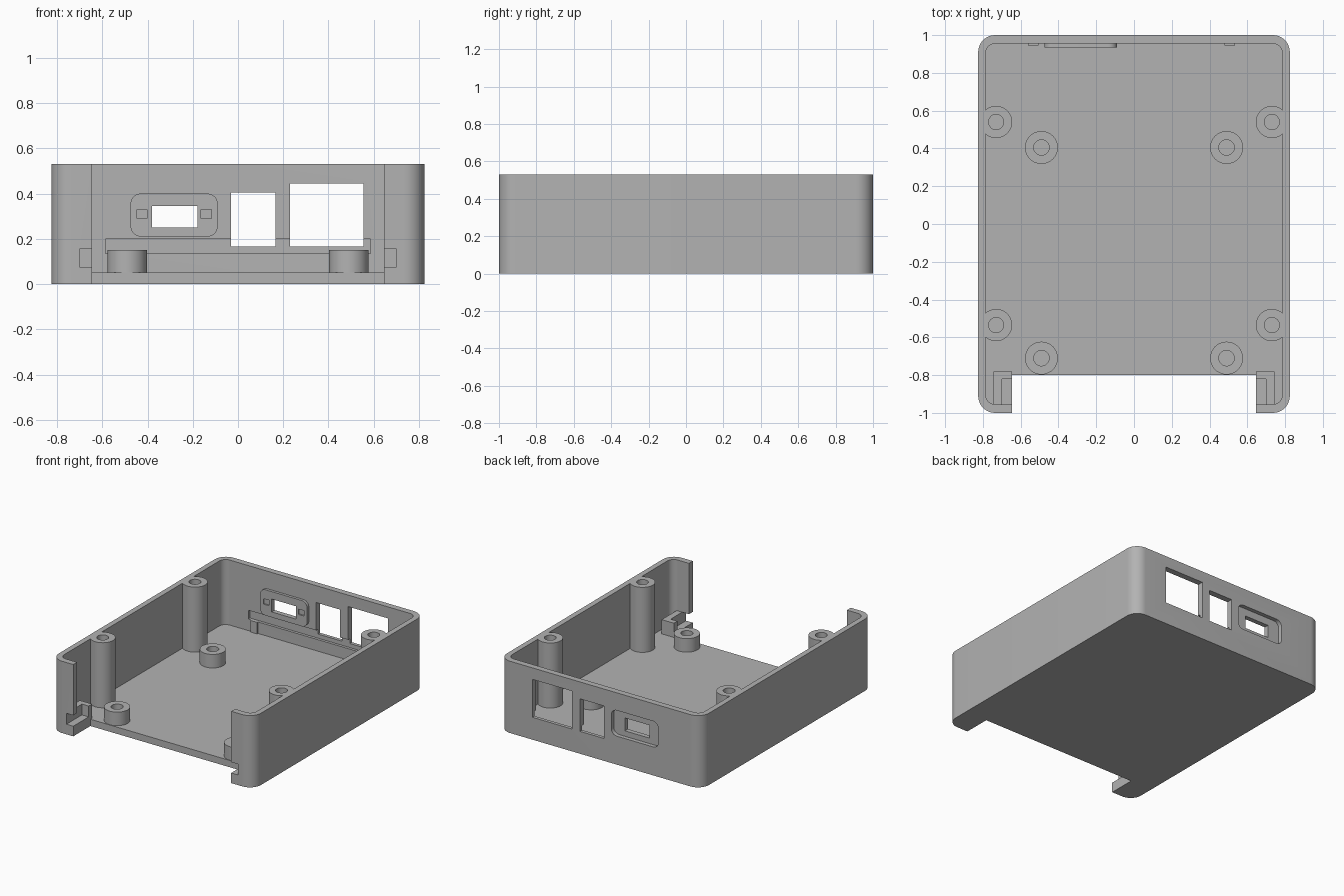
import bpy, bmesh
from mathutils import Vector

cube = bpy.data.objects.get("Cube")
if cube:
    bpy.data.objects.remove(cube, do_unlink=True)

grey = bpy.data.materials.new("plain grey plastic")
grey.use_nodes = True
colour = (0.45, 0.45, 0.45, 1)
grey.diffuse_color = colour
grey.node_tree.nodes["Principled BSDF"].inputs["Base Color"].default_value = colour

TOP, FLOOR, WALL_Y = 0.53, 0.05, 0.955
parts = []


def add_object(name, bm):
    mesh = bpy.data.meshes.new(name)
    bm.normal_update()
    bm.to_mesh(mesh)
    bm.free()
    mesh.materials.append(grey)
    obj = bpy.data.objects.new(name, mesh)
    bpy.context.collection.objects.link(obj)
    return obj


def box(name, x, y, z, radius=0, axis=2):
    """Box from ranges, with the edges along one axis optionally rounded."""
    bm = bmesh.new()
    bmesh.ops.create_cube(bm, size=1)
    for v in bm.verts:
        v.co = Vector([(r[0] + r[1]) / 2 + c * (r[1] - r[0])
                       for r, c in zip((x, y, z), v.co)])
    if radius:
        edges = [e for e in bm.edges
                 if abs((e.verts[0].co - e.verts[1].co).normalized()[axis]) > 0.9]
        bmesh.ops.bevel(bm, geom=edges, offset=radius, segments=10,
                        profile=0.5, affect='EDGES')
    return add_object(name, bm)


def carve(obj, cutters):
    """Subtract the cutters, bake the result and remove the cutters."""
    for c in cutters:
        mod = obj.modifiers.new("cut", 'BOOLEAN')
        mod.operation, mod.solver, mod.object = 'DIFFERENCE', 'EXACT', c
    bpy.context.view_layer.update()
    graph = bpy.context.evaluated_depsgraph_get()
    mesh = bpy.data.meshes.new_from_object(obj.evaluated_get(graph))
    obj.modifiers.clear()
    obj.data = mesh
    for c in cutters:
        bpy.data.objects.remove(c, do_unlink=True)


def standoff(name, x, y, top, radius, hole):
    """Round post with a blind screw hole, spun from a profile."""
    bm = bmesh.new()
    base = FLOOR - 0.01
    profile = [(radius, base), (radius, top), (hole, top), (hole, FLOOR + 0.005),
               (0, FLOOR + 0.005)]
    verts = [bm.verts.new((r, 0, z)) for r, z in profile]
    edges = [bm.edges.new(pair) for pair in zip(verts, verts[1:])]
    bmesh.ops.spin(bm, geom=verts + edges, cent=(0, 0, 0), axis=(0, 0, 1),
                   angle=6.283185307, steps=40)
    bmesh.ops.remove_doubles(bm, verts=bm.verts, dist=0.0001)
    bmesh.ops.recalc_face_normals(bm, faces=bm.faces)
    bmesh.ops.translate(bm, verts=bm.verts, vec=(x, y, 0))
    parts.append(add_object(name, bm))


# Open tray with rounded corners
shell = box("case_shell", (-0.825, 0.825), (-1, 1), (0, TOP), 0.09)
through = (0.9, 1.1)
port_x, port_z = (-0.475, -0.09), (0.21, 0.40)
cutters = [
    box("cavity", (-0.785, 0.785), (-WALL_Y, WALL_Y), (FLOOR, 1), 0.05),
    box("front_gap", (-0.645, 0.645), (-1.1, -0.8), (-0.1, 1)),
    box("board_groove", (-0.585, 0.585), (0.9, 0.975), (0.135, 0.20)),
    box("large_port", (0.23, 0.555), through, (0.165, 0.445)),
    box("medium_port", (-0.03, 0.165), through, (0.165, 0.405)),
    box("small_port_recess", port_x, through, port_z, 0.045, 1),
]
for s in (-1, 1):
    cutters.append(box("latch_slot", sorted((s * 0.6, s * 0.70)),
                       (-1.1, -0.9), (0.075, 0.155)))
carve(shell, cutters)
parts.append(shell)

# Thin plate behind the small port, standing proud of the inner wall
plate = box("small_port_plate", port_x, (0.935, 0.97), port_z, 0.045, 1)
mid = sum(port_x) / 2
cutters = [box("port_hole", (-0.38, -0.18), through, (0.25, 0.345))]
for s in (-1, 1):
    cutters.append(box("clip_notch", sorted((mid + s * 0.12, mid + s * 0.165)),
                       (0.9, 0.945), (0.29, 0.33)))
carve(plate, cutters)
parts.append(plate)

# Mirrored posts, latch pockets and back tabs
for s, side in ((-1, "right"), (1, "left")):
    for y, end in ((0.54, "back"), (-0.535, "front")):
        standoff(f"{end}_{side}_tall_post", s * 0.73, y, TOP, 0.085, 0.04)
    for y, end in ((0.405, "back"), (-0.71, "front")):
        standoff(f"{end}_{side}_board_standoff", s * 0.49, y, 0.15, 0.087, 0.041)
    for name, x, y, top in (
            ("latch_floor", (0.645, 0.70), (-0.96, -0.82), 0.075),
            ("latch_side", (0.70, 0.745), (-0.96, -0.78), 0.155),
            ("latch_back", (0.645, 0.70), (-0.82, -0.78), 0.155)):
        parts.append(box(f"{side}_{name}", sorted(s * v for v in x), y,
                         (FLOOR - 0.01, top)))
    centre = s * 0.52 - 0.013
    parts.append(box(f"{side}_back_tab", (centre - 0.027, centre + 0.027),
                     (0.945, 0.96), (FLOOR - 0.01, 0.135)))

# Smooth round walls while keeping hard edges
bpy.ops.object.select_all(action='DESELECT')
for obj in parts:
    obj.select_set(True)
bpy.context.view_layer.objects.active = shell
bpy.ops.object.shade_smooth_by_angle(angle=0.5)
